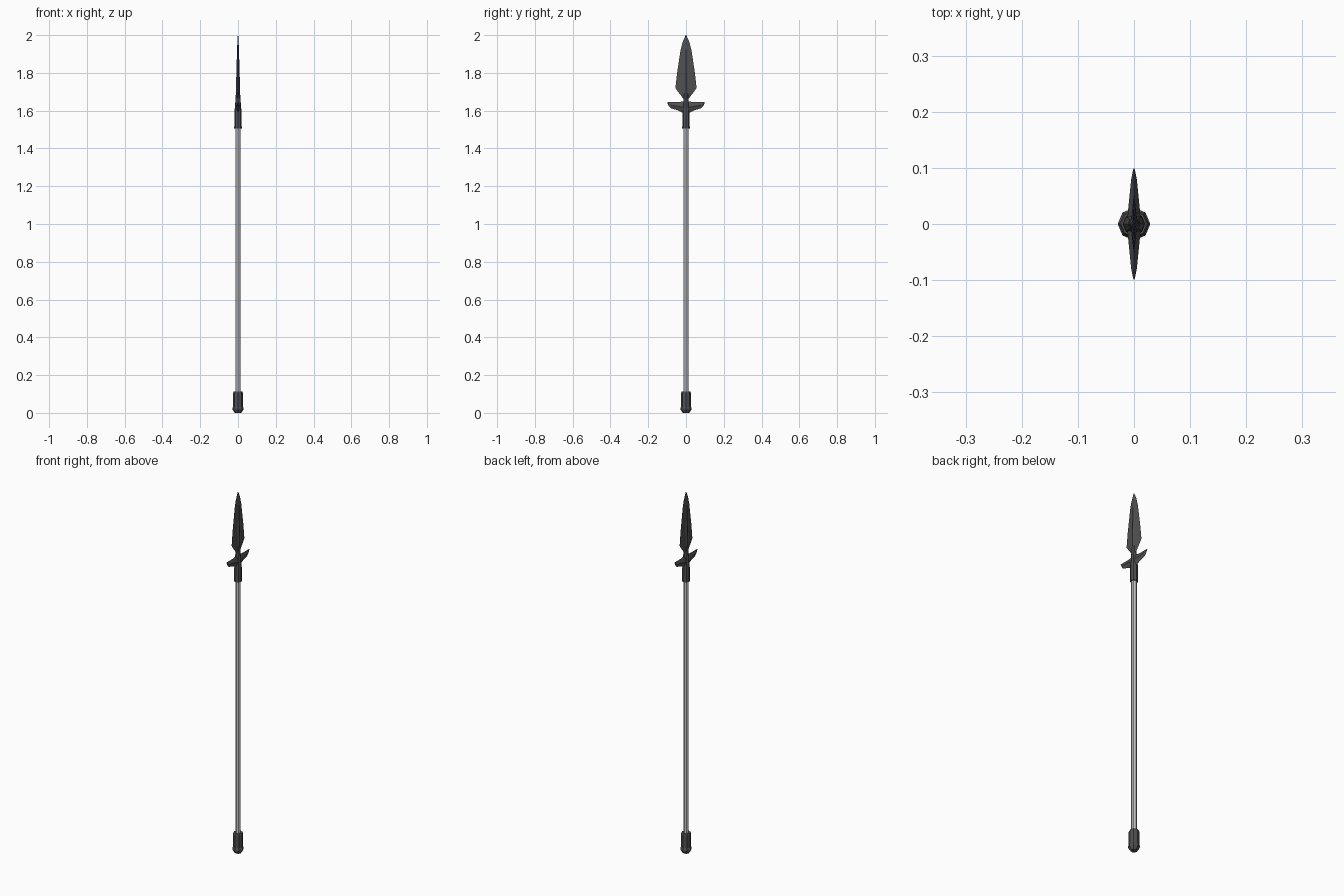
import bpy, bmesh, math

if "Cube" in bpy.data.objects:
    bpy.data.objects.remove(bpy.data.objects["Cube"])


def loft(name, rings):
    """Skin a list of equal-length point rings and cap both ends."""
    bm = bmesh.new()
    rows = [[bm.verts.new(p) for p in r] for r in rings]
    n = len(rows[0])
    for a, b in zip(rows, rows[1:]):
        for i in range(n):
            j = (i + 1) % n
            bm.faces.new((a[i], a[j], b[j], b[i]))
    bm.faces.new(rows[0][::-1])
    bm.faces.new(rows[-1])
    bmesh.ops.recalc_face_normals(bm, faces=bm.faces)
    me = bpy.data.meshes.new(name)
    bm.to_mesh(me)
    bm.free()
    ob = bpy.data.objects.new(name, me)
    bpy.context.collection.objects.link(ob)
    mat = bpy.data.materials.get("dark_steel")
    if name != "shaft":
        me.materials.append(mat)
    return ob


def turned(name, profile, sides=8):
    """Faceted round part from (radius, z) pairs."""
    step = math.tau / sides
    return loft(name, [[(r * math.cos(i * step), r * math.sin(i * step), z)
                        for i in range(sides)] for r, z in profile])


steel = bpy.data.materials.new("dark_steel")
steel.diffuse_color = (0.08, 0.08, 0.08, 1)
steel.use_nodes = True
steel.node_tree.nodes["Principled BSDF"].inputs["Base Color"].default_value = steel.diffuse_color

# Wooden pole, butt cap and head socket
turned("shaft", [(0.014, 0.05), (0.014, 1.55)])
turned("butt_cap", [(0.017, 0.0), (0.029, 0.018), (0.029, 0.027), (0.026, 0.032),
                    (0.026, 0.105), (0.023, 0.112), (0.014, 0.112)])
turned("socket", [(0.014, 1.505), (0.02, 1.505), (0.019, 1.59), (0.016, 1.625),
                  (0.013, 1.665), (0.011, 1.70)])

# Leaf blade with a raised central rib: (z, half width, half thickness)
sections = [(1.66, 0.012, 0.011), (1.685, 0.030, 0.011), (1.692, 0.036, 0.011),
            (1.72, 0.056, 0.010), (1.80, 0.047, 0.009), (1.92, 0.029, 0.005),
            (1.96, 0.019, 0.0035), (1.99, 0.006, 0.002), (2.0, 0.001, 0.0005)]
rings = []
for z, w, t in sections:
    rib = min(0.009, 0.4 * w)
    half = [(t, 0), (t * 0.5, rib), (0, w), (-t * 0.5, rib)]
    rings.append([(x, y, z) for x, y in half] + [(-x, -y, z) for x, y in half])
loft("blade", rings)

# Side lugs: (y, top z, bottom z, half thickness)
wing = [(0, 1.65, 1.58, 0.012), (0.02, 1.648, 1.59, 0.011), (0.045, 1.645, 1.602, 0.0085),
        (0.08, 1.645, 1.613, 0.005), (0.09, 1.645, 1.622, 0.003), (0.099, 1.645, 1.64, 0.001)]
for side, sign in (("left", -1), ("right", 1)):
    loft(side + "_lug", [[(0, sign * y, a), (t, sign * y, (a + b) / 2),
                          (0, sign * y, b), (-t, sign * y, (a + b) / 2)]
                         for y, a, b, t in wing])
